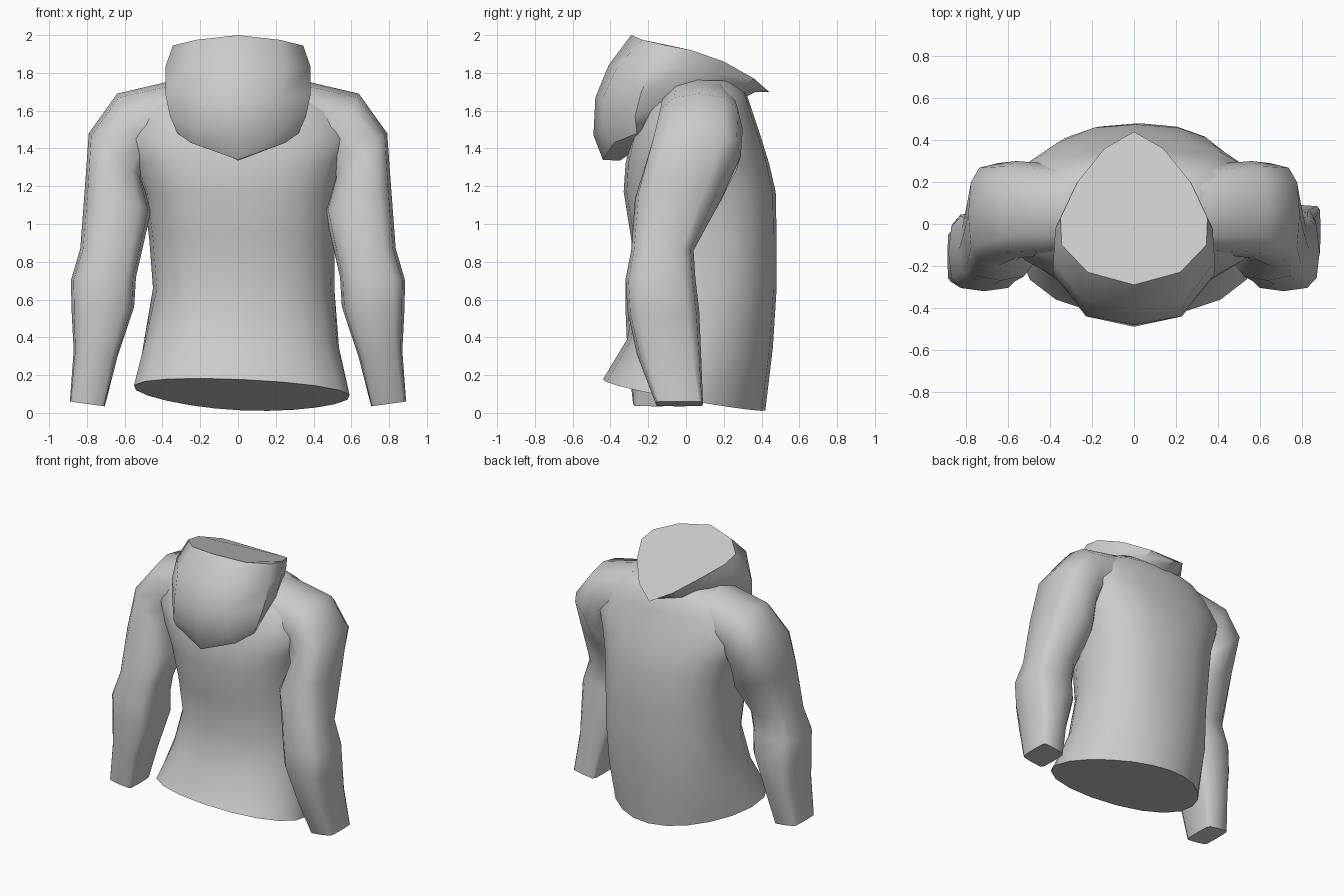
import bpy, bmesh
from math import cos, sin, pi, radians
from mathutils import Vector


def spow(v, e):
    return (abs(v) ** e) * (1 if v >= 0 else -1)


def loft(name, rings, angle=45):
    """Skin closed rings of equal length, cap both ends, shade smooth by angle."""
    bm = bmesh.new()
    loops = [[bm.verts.new(p) for p in r] for r in rings]
    n = len(loops[0])
    for a, b in zip(loops, loops[1:]):
        for i in range(n):
            j = (i + 1) % n
            bm.faces.new((a[i], a[j], b[j], b[i]))
    bm.faces.new(loops[0])
    bm.faces.new(loops[-1][::-1])
    bmesh.ops.recalc_face_normals(bm, faces=bm.faces)
    me = bpy.data.meshes.new(name)
    bm.to_mesh(me)
    bm.free()
    ob = bpy.data.objects.new(name, me)
    bpy.context.collection.objects.link(ob)
    bpy.ops.object.select_all(action='DESELECT')
    ob.select_set(True)
    bpy.context.view_layer.objects.active = ob
    bpy.ops.object.shade_smooth_by_angle(angle=radians(angle))
    return ob


def oval(center, u, v, sides, power, taper=0.0):
    """Rounded section spanned by half-axes u and v; higher power is boxier,
    taper narrows it towards +v."""
    pts = []
    for i in range(sides):
        t = 2 * pi * i / sides
        c, s = spow(cos(t), 2 / power), spow(sin(t), 2 / power)
        pts.append(center + u * c * (1 - taper * s) + v * s)
    return pts


# Torso: z, centre x, half width, front y, back y, slope front to back, boxiness, taper
torso = [(0.095, 0.02, 0.56, -0.44, 0.42, -0.19, 2.05, 0.22),
         (0.37, 0.02, 0.515, -0.31, 0.46, -0.06, 2.2, 0.08),
         (0.66, 0.03, 0.48, -0.27, 0.48, 0, 2.3, 0.0),
         (0.92, 0.02, 0.49, -0.29, 0.48, 0, 2.4, 0.0),
         (1.17, 0.01, 0.51, -0.33, 0.475, 0, 2.5, 0.0),
         (1.32, 0.0, 0.56, -0.32, 0.44, 0, 2.6, 0.0),
         (1.45, 0.0, 0.62, -0.29, 0.40, 0, 2.5, 0.0),
         (1.60, 0.0, 0.58, -0.23, 0.35, 0, 2.3, 0.0),
         (1.69, 0.0, 0.46, -0.17, 0.32, 0, 2.3, 0.0),
         (1.76, 0.0, 0.32, -0.09, 0.25, 0, 2.3, 0.0)]
rings = []
for z, cx, w, yf, yb, slope, power, taper in torso:
    d = (yb - yf) / 2
    rings.append(oval(Vector((cx, (yf + yb) / 2, z)), Vector((w, 0, -0.025 if slope else 0)),
                      Vector((0, d, slope * d)), 20, power, taper))
loft("torso", rings)

# Sleeves: inner x, z, outer x, z, front y, back y, left arm shift in y, boxiness
sleeve = [(0.30, 1.35, 0.32, 1.765, -0.15, 0.28, 0, 2.3),
          (0.48, 1.31, 0.64, 1.69, -0.16, 0.30, 0, 2.5),
          (0.51, 1.24, 0.79, 1.48, -0.20, 0.29, 0, 3.0),
          (0.46, 1.07, 0.81, 1.20, -0.27, 0.19, 0, 3.0),
          (0.51, 0.85, 0.835, 0.87, -0.29, 0.04, 0, 3.0),
          (0.54, 0.72, 0.885, 0.70, -0.32, 0.05, 0, 3.3),
          (0.55, 0.56, 0.88, 0.52, -0.31, 0.07, -0.01, 3.5),
          (0.64, 0.29, 0.87, 0.33, -0.26, 0.08, -0.05, 4.0),
          (0.705, 0.035, 0.89, 0.06, -0.16, 0.09, -0.12, 7.0)]
for side, label in ((1, "right_sleeve"), (-1, "left_sleeve")):
    rings = []
    for ix, iz, ox, oz, yf, yb, shift, power in sleeve:
        dy = shift if side < 0 else 0
        c = Vector((side * (ix + ox) / 2, (yf + yb) / 2 + dy, (iz + oz) / 2))
        u = Vector((side * (ox - ix) / 2, 0, (oz - iz) / 2))
        rings.append(oval(c, u, Vector((0, (yb - yf) / 2, 0)), 12, power))
    loft(label, rings, 50)

# Hood: half outlines from the pointed neck end round to the middle of the bowl
rim = [(0, .44, 1.70), (.14, .36, 1.77), (.27, .20, 1.86), (.35, .03, 1.92),
       (.345, -.10, 1.945), (.22, -.23, 1.975), (0, -.29, 2.0)]
upper = [(0, .37, 1.70), (.16, .30, 1.73), (.29, .16, 1.80), (.375, -.02, 1.83),
         (.385, -.18, 1.83), (.25, -.36, 1.84), (0, -.41, 1.84)]
bulge = [(0, .33, 1.68), (.17, .26, 1.69), (.30, .10, 1.72), (.375, -.08, 1.70),
         (.385, -.24, 1.69), (.22, -.44, 1.67), (0, -.48, 1.67)]
lower = [(0, .28, 1.66), (.17, .22, 1.66), (.29, .06, 1.67), (.35, -.12, 1.62),
         (.36, -.27, 1.57), (.23, -.44, 1.50), (0, -.49, 1.47)]
base = [(0, .25, 1.62), (.15, .18, 1.62), (.26, .04, 1.62), (.31, -.13, 1.56),
        (.32, -.26, 1.48), (.25, -.38, 1.43), (0, -.44, 1.34)]
pivot = Vector((0, -0.10, 1.46))
inner = [tuple(pivot + (Vector(p) - pivot) * 0.76) for p in base[:-1]] + [(0, -.35, 1.335)]


def mirrored(half):
    return [Vector(p) for p in half] + [Vector((-x, y, z)) for x, y, z in half[-2:0:-1]]


loft("hood", [mirrored(h) for h in (rim, upper, bulge, lower, base, inner)], 42)
